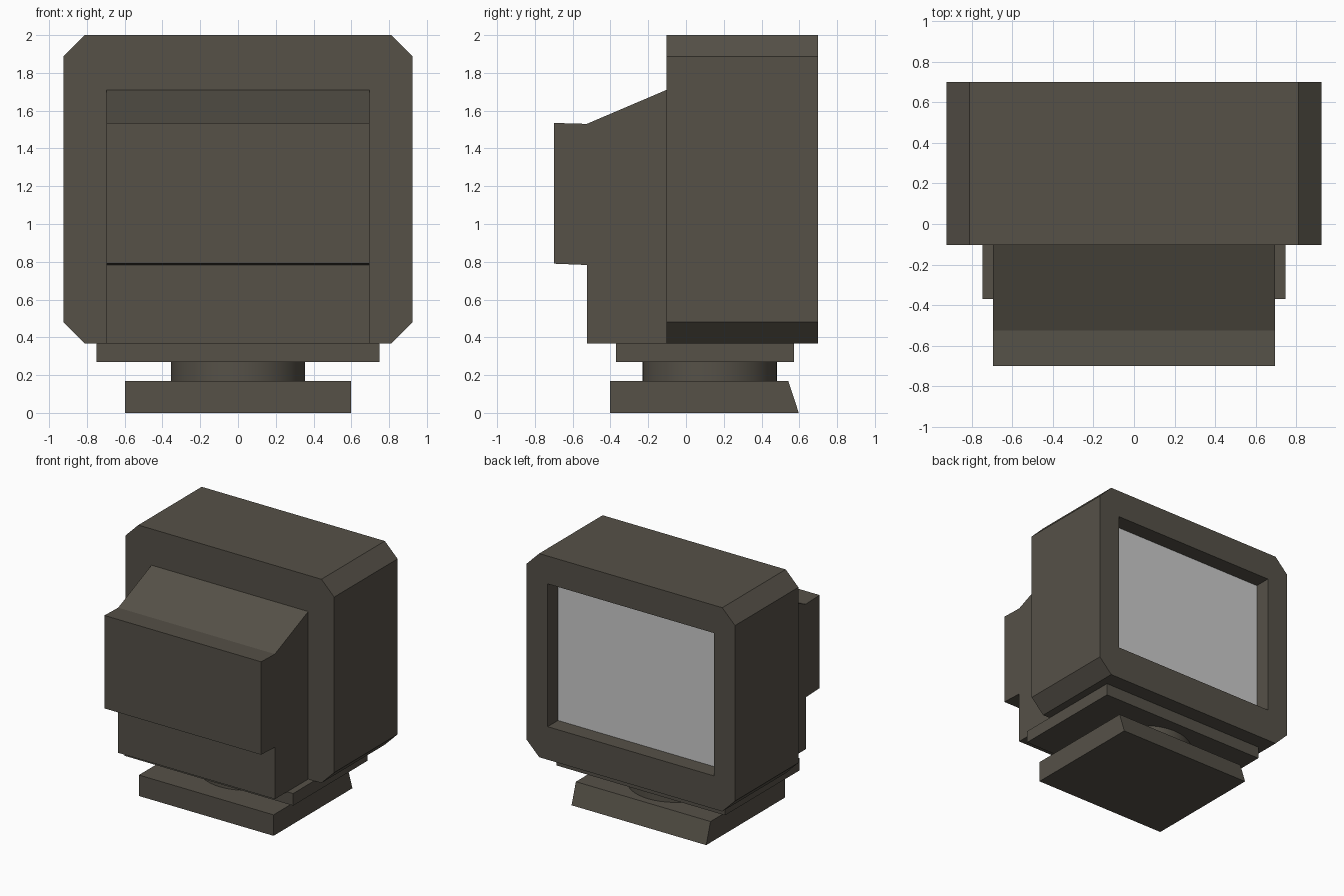
import bpy, bmesh, math

if "Cube" in bpy.data.objects:
    bpy.data.objects.remove(bpy.data.objects["Cube"])


def material(name, rgb):
    m = bpy.data.materials.new(name)
    m.diffuse_color = (*rgb, 1.0)
    m.use_nodes = True
    m.node_tree.nodes["Principled BSDF"].inputs["Base Color"].default_value = m.diffuse_color
    return m


CASE = material("dark_taupe_plastic", (0.092, 0.082, 0.064))
GLASS = material("grey_screen", (0.6, 0.6, 0.6))


def finish(bm, name, mat):
    bmesh.ops.recalc_face_normals(bm, faces=bm.faces[:])
    mesh = bpy.data.meshes.new(name)
    bm.to_mesh(mesh)
    bm.free()
    mesh.materials.append(mat)
    ob = bpy.data.objects.new(name, mesh)
    bpy.context.collection.objects.link(ob)
    return ob


def side_prism(name, profile, half_width, mat):
    """Extrude a (y, z) outline symmetrically across x."""
    bm = bmesh.new()
    face = bm.faces.new([bm.verts.new((-half_width, y, z)) for y, z in profile])
    ext = bmesh.ops.extrude_face_region(bm, geom=[face], use_keep_orig=True)
    moved = [v for v in ext["geom"] if isinstance(v, bmesh.types.BMVert)]
    bmesh.ops.translate(bm, verts=moved, vec=(2 * half_width, 0, 0))
    return finish(bm, name, mat)


def box(name, half_width, y0, y1, z0, z1, mat):
    return side_prism(name, [(y0, z0), (y1, z0), (y1, z1), (y0, z1)], half_width, mat)


# Chamfered monitor case with a recessed screen opening in its +y face
W, Z0, Z1, C = 0.925, 0.367, 2.0, 0.113
Y0, Y1, YR = -0.103, 0.7, 0.565
SW, SZ0, SZ1 = 0.737, 0.632, 1.777
outline = [(-W + C, Z0), (W - C, Z0), (W, Z0 + C), (W, Z1 - C),
           (W - C, Z1), (-W + C, Z1), (-W, Z1 - C), (-W, Z0 + C)]
opening = [(-SW, SZ0), (SW, SZ0), (SW, SZ1), (-SW, SZ1)]

bm = bmesh.new()


def ring(points, y):
    return [bm.verts.new((x, y, z)) for x, z in points]


front, back = ring(outline, Y0), ring(outline, Y1)
lip, floor = ring(opening, Y1), ring(opening, YR)
bm.faces.new(front)
bm.faces.new(floor)
for i in range(8):
    j = (i + 1) % 8
    bm.faces.new((front[i], front[j], back[j], back[i]))
for i in range(4):
    j = (i + 1) % 4
    a, b, c = back[2 * i], back[2 * i + 1], back[(2 * i + 2) % 8]
    bm.faces.new((a, b, lip[j], lip[i]))       # bezel side
    bm.faces.new((b, c, lip[j]))               # bezel corner
    bm.faces.new((lip[i], lip[j], floor[j], floor[i]))  # recess wall
finish(bm, "monitor_case", CASE)

# Screen plate on the recess floor
box("screen", SW, YR - 0.001, YR + 0.004, SZ0, SZ1, GLASS)

# Tube housing on the -y side
side_prism("tube_housing",
           [(Y0, 1.71), (-0.525, 1.53), (-0.7, 1.535), (-0.7, 0.79),
            (-0.525, 0.783), (-0.525, Z0), (Y0, Z0)], 0.695, CASE)

# Swivel plate, round neck and base
box("swivel_plate", 0.748, -0.37, 0.573, 0.27, Z0, CASE)

bm = bmesh.new()
bmesh.ops.create_cone(bm, cap_ends=True, segments=48, radius1=0.356,
                      radius2=0.356, depth=0.104)
bmesh.ops.translate(bm, verts=bm.verts[:], vec=(0, 0.125, 0.219))
neck = finish(bm, "neck", CASE)
bpy.context.view_layer.objects.active = neck
neck.select_set(True)
bpy.ops.object.shade_smooth_by_angle(angle=math.radians(30))

side_prism("base", [(-0.402, 0), (0.597, 0), (0.542, 0.168), (-0.402, 0.168)],
           0.597, CASE)
